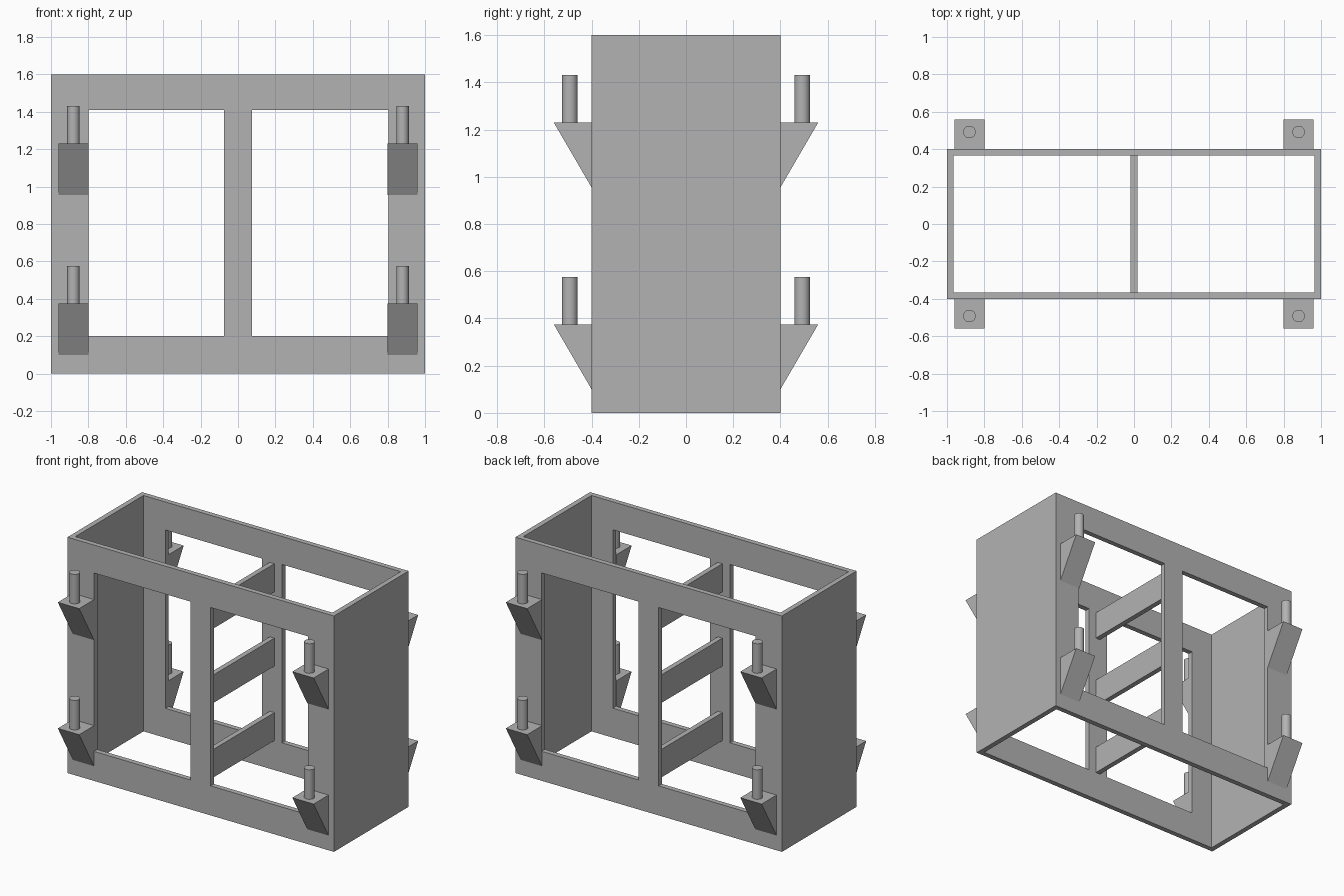
import bpy, bmesh

if "Cube" in bpy.data.objects:
    bpy.data.objects.remove(bpy.data.objects["Cube"])

grey = bpy.data.materials.new("plain grey")
grey.diffuse_color = (0.45, 0.45, 0.45, 1)
grey.use_nodes = True
grey.node_tree.nodes["Principled BSDF"].inputs["Base Color"].default_value = grey.diffuse_color

W, D, H, T = 1.0, 0.4, 1.6, 0.035   # half width, half depth, height, board thickness


def finish(name, bm):
    bmesh.ops.recalc_face_normals(bm, faces=bm.faces)
    mesh = bpy.data.meshes.new(name)
    bm.to_mesh(mesh)
    bm.free()
    mesh.materials.append(grey)
    ob = bpy.data.objects.new(name, mesh)
    bpy.context.collection.objects.link(ob)
    return ob


def extrude(name, faces, offset):
    """Extrude flat faces (lists of points) by an offset into one closed solid."""
    bm = bmesh.new()
    for pts in faces:
        bm.faces.new([bm.verts.new(p) for p in pts])
    bmesh.ops.remove_doubles(bm, verts=bm.verts, dist=1e-5)
    base = bm.faces[:]
    geo = bmesh.ops.extrude_face_region(bm, geom=base, use_keep_orig=True)["geom"]
    top = [v for v in geo if isinstance(v, bmesh.types.BMVert)]
    bmesh.ops.translate(bm, verts=top, vec=offset)
    return finish(name, bm)


def box(name, x0, x1, y0, y1, z0, z1):
    return extrude(name, [[(x0, y0, z0), (x1, y0, z0), (x1, y1, z0), (x0, y1, z0)]],
                   (0, 0, z1 - z0))


# Front and back panels, each with two window openings
xs = [-W, -0.80, -0.075, 0.075, 0.805, W]
zs = [0, 0.20, 1.41, H]
cells = [(i, k) for i in range(5) for k in range(3) if not (k == 1 and i in (1, 3))]
for name, y in (("front_panel", -D), ("back_panel", D - T)):
    extrude(name, [[(xs[i], y, zs[k]), (xs[i + 1], y, zs[k]),
                    (xs[i + 1], y, zs[k + 1]), (xs[i], y, zs[k + 1])] for i, k in cells],
            (0, T, 0))

# Solid side walls
box("left_wall", -W, -W + T, -D + T, D - T, 0, H)
box("right_wall", W - T, W, -D + T, D - T, 0, H)

# Cross bars joining the two middle posts
for n, z in enumerate((0.20, 0.705, 1.21)):
    box(f"cross_bar_{n + 1}", -T / 2, T / 2, -D + T, D - T, z, z + 0.19)

# Wedge brackets with upright pegs, two per corner post
for sy, side in ((-1, "front"), (1, "back")):
    for x, hand in ((-0.88, "left"), (0.88, "right")):
        for z, level in ((0.375, "lower"), (1.23, "upper")):
            tag = f"{side}_{hand}_{level}"
            extrude(f"bracket_{tag}", [[(x - 0.08, sy * D, z), (x - 0.08, sy * 0.56, z),
                                        (x - 0.08, sy * D, z - 0.275)]], (0.16, 0, 0))
            bpy.ops.mesh.primitive_cylinder_add(vertices=32, radius=0.033, depth=0.2,
                                                location=(x, sy * 0.492, z + 0.1))
            peg = bpy.context.object
            peg.name = f"peg_{tag}"
            peg.data.materials.append(grey)
            bpy.ops.object.shade_smooth_by_angle()
